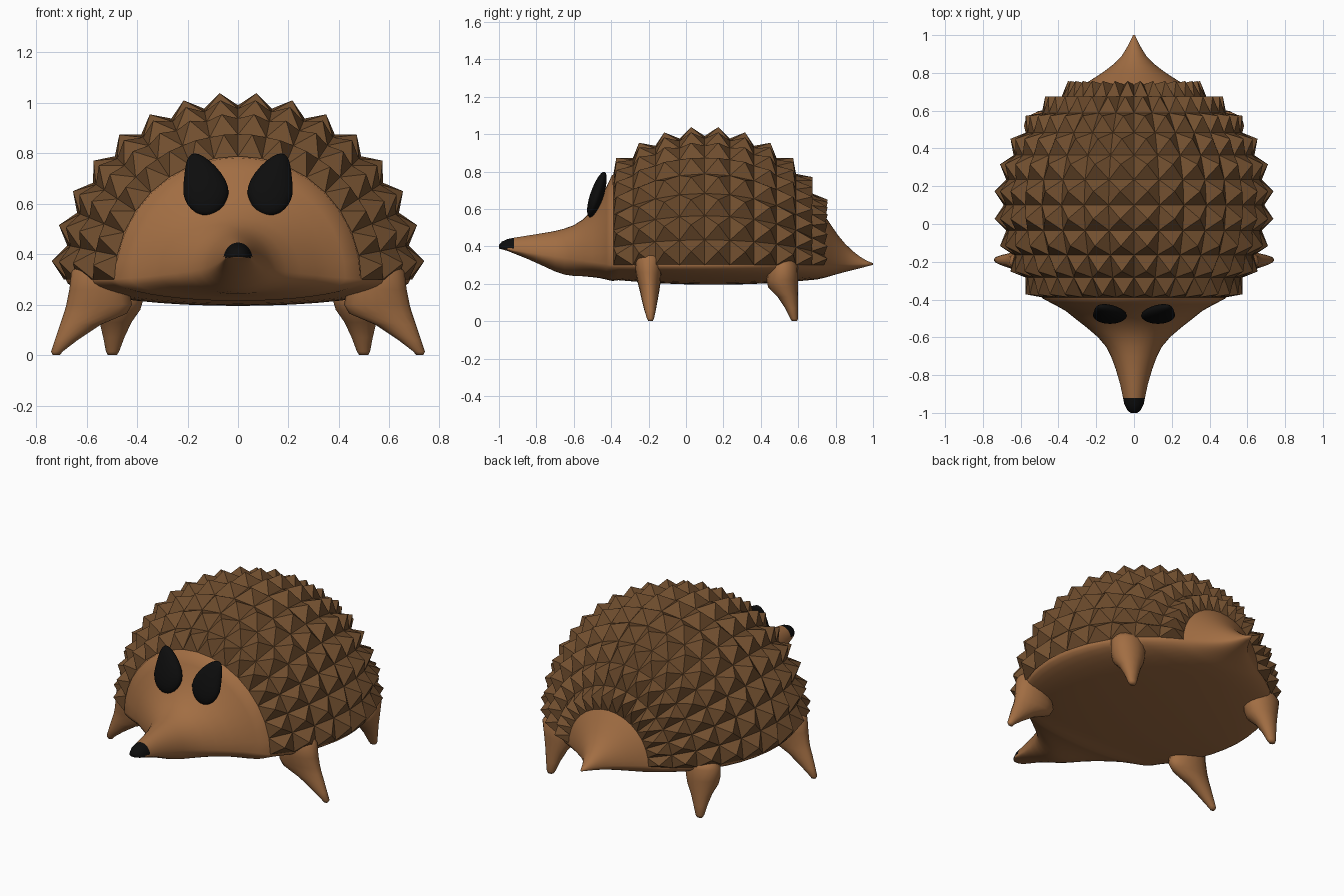
import bpy, bmesh, math
from mathutils import Vector

if "Cube" in bpy.data.objects:
    bpy.data.objects.remove(bpy.data.objects["Cube"])


def material(name, rgb):
    m = bpy.data.materials.new(name)
    m.diffuse_color = (*rgb, 1)
    m.use_nodes = True
    m.node_tree.nodes["Principled BSDF"].inputs["Base Color"].default_value = m.diffuse_color
    return m


SKIN = material("tan_skin", (0.36, 0.155, 0.056))
SPINE = material("brown_spines", (0.165, 0.077, 0.028))
BLACK = material("black", (0.004, 0.004, 0.004))

CENTRE = Vector((0, 0.1, 0.3))   # centre of the domed back
R, TIP = 0.69, 0.745             # dome radius and spine tip radius


def finish(name, bm, mats, smooth=True):
    bmesh.ops.recalc_face_normals(bm, faces=bm.faces)
    me = bpy.data.meshes.new(name)
    bm.to_mesh(me)
    bm.free()
    ob = bpy.data.objects.new(name, me)
    bpy.context.collection.objects.link(ob)
    for m in mats:
        me.materials.append(m)
    for p in me.polygons:
        p.use_smooth = smooth
    return ob


def loft(bm, rings):
    """Skin a stack of closed rings and cap both ends."""
    loops = [[bm.verts.new(p) for p in ring] for ring in rings]
    n = len(loops[0])
    for a, b in zip(loops, loops[1:]):
        for i in range(n):
            bm.faces.new((a[i], a[(i + 1) % n], b[(i + 1) % n], b[i]))
    bm.faces.new(loops[0])
    bm.faces.new(loops[-1])


# Spiny back: half-dome of square cells, each raised to a point
def dome(lat, lon, r):
    return CENTRE + r * Vector((math.cos(lat) * math.cos(lon), math.sin(lat),
                                math.cos(lat) * math.sin(lon)))


step = math.pi / 16
bm = bmesh.new()
grid = [[bm.verts.new(dome(j * step, i * step, R)) for i in range(17)]
        for j in range(-4, 7)]
for j in range(10):
    for i in range(16):
        tip = bm.verts.new(dome((j - 3.5) * step, (i + 0.5) * step, TIP))
        q = [grid[j][i], grid[j][i + 1], grid[j + 1][i + 1], grid[j + 1][i]]
        for k in range(4):
            bm.faces.new((q[k], q[(k + 1) % 4], tip))
finish("spiny_back", bm, [SPINE], smooth=False)


# Body: sections of y, half width, top, bottom, and height of widest line
def section(y, w, top, low, mid):
    pts = []
    for i in range(40):
        a = 2 * math.pi * i / 40
        h = top - mid if i <= 20 else mid - low
        pts.append((w * math.cos(a), y, mid + h * math.sin(a)))
    return pts


HEAD = [(-1.0, 0.018, 0.408, 0.388), (-0.985, 0.036, 0.425, 0.384),
        (-0.955, 0.051, 0.439, 0.376), (-0.92, 0.058, 0.446, 0.362),
        (-0.85, 0.073, 0.457, 0.334), (-0.77, 0.096, 0.47, 0.298),
        (-0.70, 0.122, 0.482, 0.266), (-0.65, 0.148, 0.495, 0.249),
        (-0.60, 0.19, 0.513, 0.242), (-0.55, 0.248, 0.545, 0.24),
        (-0.50, 0.312, 0.595, 0.235), (-0.46, 0.362, 0.655, 0.23),
        (-0.425, 0.425, 0.72, 0.222), (-0.395, 0.484, 0.782, 0.215)]
TAIL = [(0.745, 0.255, 0.558, 0.233), (0.775, 0.208, 0.515, 0.242),
        (0.81, 0.155, 0.463, 0.252), (0.85, 0.103, 0.415, 0.263),
        (0.89, 0.065, 0.376, 0.273), (0.93, 0.04, 0.345, 0.283),
        (0.965, 0.022, 0.324, 0.292), (1.0, 0.005, 0.31, 0.301)]
rings = [section(y, w, t, b, 0.3 + 0.09 * (-0.39 - y) / 0.61)
         for y, w, t, b in HEAD]
for k in range(13):              # trunk under the spines
    y = -0.36 + k * 1.06 / 12
    w = math.sqrt(R * R - (y - 0.1) ** 2)
    low = 0.195 + 0.03 * ((y - 0.15) / 0.57) ** 2
    ring = section(y, w * 0.99, 0.3 + w * 0.95, low, 0.3)
    rings.append([(x * (0.96 if z > 0.301 else 1), yy, z) for x, yy, z in ring])
rings += [section(y, w, t, b, 0.305) for y, w, t, b in TAIL]
bm = bmesh.new()
loft(bm, rings)
body = finish("body", bm, [SKIN, BLACK])

# Nose: upper faces at the end of the snout
for p in body.data.polygons:
    c = p.center
    if c.y < -0.921 and (c.z > 0.388 or c.y < -0.999):
        p.material_index = 1


# Legs: tapering stacks of ellipses (x, y, z, x radius, y radius)
def leg(name, stack, side):
    bm = bmesh.new()
    loft(bm, [[(side * (x + rx * math.cos(t)), y + ry * math.sin(t), z)
               for t in [2 * math.pi * i / 16 for i in range(16)]]
              for x, y, z, rx, ry in stack])
    finish(name, bm, [SKIN])


FRONT = [(0.56, -0.2, 0.36, 0.075, 0.06), (0.555, -0.2, 0.33, 0.105, 0.074),
         (0.55, -0.2, 0.26, 0.118, 0.069), (0.55, -0.197, 0.2, 0.13, 0.06),
         (0.565, -0.195, 0.165, 0.125, 0.053), (0.625, -0.194, 0.12, 0.08, 0.044),
         (0.68, -0.192, 0.06, 0.045, 0.031), (0.718, -0.19, 0.014, 0.023, 0.019),
         (0.72, -0.19, 0.0, 0.014, 0.011)]
BACK = [(0.47, 0.52, 0.33, 0.08, 0.06), (0.475, 0.52, 0.29, 0.108, 0.078),
        (0.475, 0.515, 0.22, 0.1, 0.085), (0.477, 0.52, 0.18, 0.09, 0.08),
        (0.485, 0.545, 0.13, 0.063, 0.055), (0.492, 0.565, 0.07, 0.042, 0.035),
        (0.497, 0.578, 0.014, 0.026, 0.021), (0.498, 0.58, 0.0, 0.018, 0.014)]
for label, side in (("left", 1), ("right", -1)):
    leg("front_leg_" + label, FRONT, side)
    leg("back_leg_" + label, BACK, side)

    # Eye: flattened teardrop, pointed at the outer top, leaning back
    bm = bmesh.new()
    bmesh.ops.create_uvsphere(bm, u_segments=24, v_segments=14, radius=1)
    tilt = math.radians(18)
    for v in bm.verts:
        x, y, z = v.co
        up = max(0, z + 0.2) / 1.2
        x = x * (1 - 0.25 * up) * 0.092 + 0.045 * up * up
        y, z = y * 0.036, z * 0.128 - 0.01 * (1 - z * z)
        v.co = (side * (0.127 + x),
                -0.475 + y * math.cos(tilt) + z * math.sin(tilt),
                0.677 + z * math.cos(tilt) - y * math.sin(tilt))
    finish("eye_" + label, bm, [BLACK])
